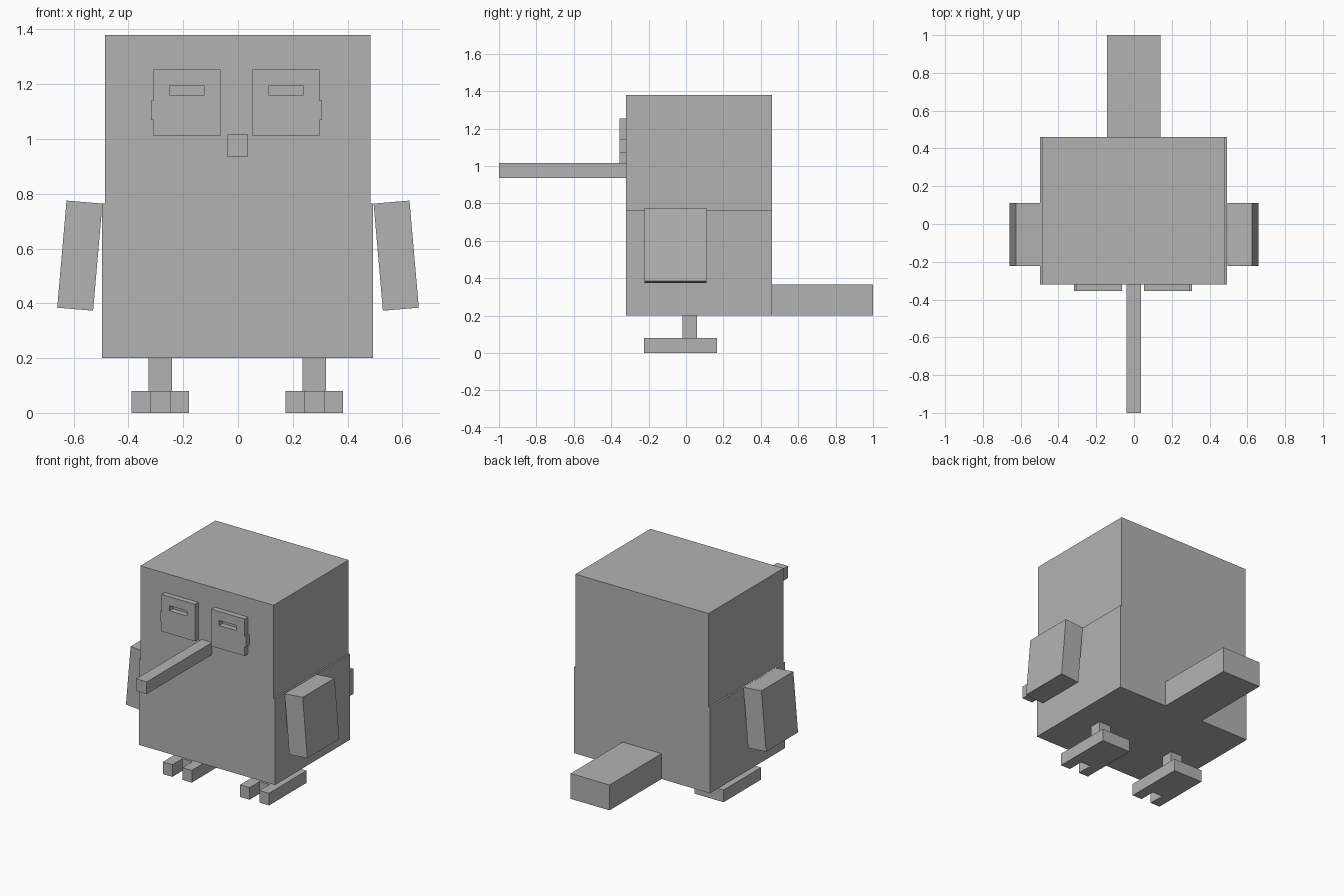
import bpy
import bmesh

if "Cube" in bpy.data.objects:
    bpy.data.objects.remove(bpy.data.objects["Cube"], do_unlink=True)

# One flat grey for the whole model
GREY = (0.45, 0.45, 0.45, 1)
grey = bpy.data.materials.new("grey")
grey.use_nodes = True
grey.diffuse_color = GREY
grey.node_tree.nodes["Principled BSDF"].inputs["Base Color"].default_value = GREY


def prism(name, outline, start, end, axis="y"):
    """Extrude an (x, z) outline along y, or an (x, y) outline along z."""
    bm = bmesh.new()
    place = (lambda a, b, c: (a, c, b)) if axis == "y" else (lambda a, b, c: (a, b, c))
    face = bm.faces.new([bm.verts.new(place(a, b, start)) for a, b in outline])
    moved = bmesh.ops.extrude_face_region(bm, geom=[face])["geom"]
    bmesh.ops.translate(bm, vec=place(0, 0, end - start),
                        verts=[v for v in moved if isinstance(v, bmesh.types.BMVert)])
    bmesh.ops.recalc_face_normals(bm, faces=bm.faces)
    mesh = bpy.data.meshes.new(name)
    bm.to_mesh(mesh)
    bm.free()
    mesh.materials.append(grey)
    obj = bpy.data.objects.new(name, mesh)
    bpy.context.collection.objects.link(obj)
    return obj


def box(name, x, y, z):
    return prism(name, [(x[0], z[0]), (x[1], z[0]), (x[1], z[1]), (x[0], z[1])], *y)


def cut(obj, cutter):
    """Subtract the cutter, keep the result and drop the cutter."""
    mod = obj.modifiers.new("slot", "BOOLEAN")
    mod.operation, mod.solver, mod.object = "DIFFERENCE", "EXACT", cutter
    graph = bpy.context.evaluated_depsgraph_get()
    result = bpy.data.meshes.new_from_object(obj.evaluated_get(graph))
    obj.modifiers.clear()
    obj.data = result
    bpy.data.objects.remove(cutter, do_unlink=True)


# Body: slightly wider below the shoulders
FRONT, BACK = -0.32, 0.46
prism("body", [(-0.497, 0.2), (0.493, 0.2), (0.493, 0.765), (0.483, 0.765),
               (0.483, 1.38), (-0.486, 1.38), (-0.486, 0.765), (-0.497, 0.765)], FRONT, BACK)

# Beak and tail
box("beak", (-0.041, 0.036), (-1, FRONT), (0.936, 1.016))
box("tail", (-0.144, 0.139), (BACK, 1), (0.2, 0.367))

for side, s in (("left", 1), ("right", -1)):
    # Wing, tilted outwards
    wing = [(0.495, 0.764), (0.626, 0.775), (0.66, 0.384), (0.529, 0.373)]
    prism(side + "_wing", [(s * x, z) for x, z in wing], -0.222, 0.11)

    # Leg and two-toed foot
    c = s * 0.281 - 0.003
    box(side + "_leg", (c - 0.043, c + 0.043), (-0.02, 0.06), (0.08, 0.2))
    o, i, toe, heel, gap = 0.105, 0.036, -0.225, 0.165, -0.12
    foot = [(-o, heel), (-o, toe), (-i, toe), (-i, gap),
            (i, gap), (i, toe), (o, toe), (o, heel)]
    prism(side + "_foot", [(c + x, y) for x, y in foot], 0, 0.08, "z")

    # Eye plate with a tab on its outer edge and a slot
    e = s * 0.1805 - 0.0055
    w, t = 0.122, 0.131
    plate = [(-w, 1.01), (w, 1.01), (w, 1.07), (t, 1.07), (t, 1.14), (w, 1.14),
             (w, 1.253), (-w, 1.253)]
    eye = prism(side + "_eye", [(e + s * x, z) for x, z in plate], -0.355, FRONT)
    cut(eye, box("slot_cutter", (e - 0.064, e + 0.064), (-0.4, -0.3), (1.161, 1.194)))
